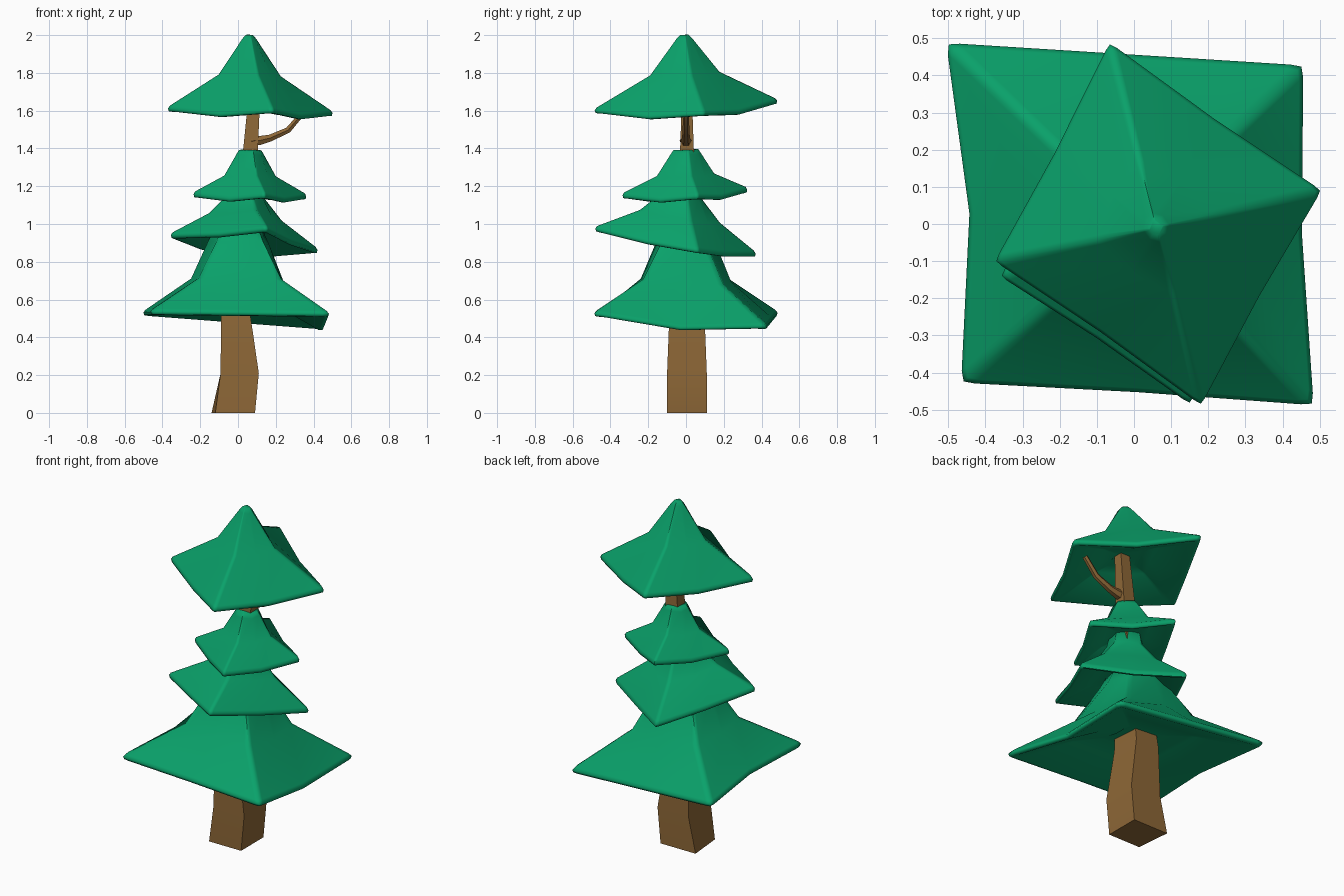
import bpy, bmesh, math
from mathutils import Vector

if "Cube" in bpy.data.objects:
    bpy.data.objects.remove(bpy.data.objects["Cube"])


def material(name, colour):
    m = bpy.data.materials.new(name)
    m.diffuse_color = (*colour, 1)
    m.use_nodes = True
    m.node_tree.nodes["Principled BSDF"].inputs["Base Color"].default_value = m.diffuse_color
    return m


GREEN = material("pine_green", (0.003, 0.36, 0.145))
BROWN = material("bark_brown", (0.27, 0.137, 0.038))


def loft(name, rings, mat, angle):
    """Skin a list of equal-length point rings and cap both ends."""
    bm = bmesh.new()
    rows = [[bm.verts.new(p) for p in ring] for ring in rings]
    n = len(rows[0])
    for a, b in zip(rows, rows[1:]):
        for i in range(n):
            j = (i + 1) % n
            bm.faces.new((a[i], a[j], b[j], b[i]))
    bm.faces.new(rows[0][::-1])
    bm.faces.new(rows[-1])
    bm.normal_update()
    mesh = bpy.data.meshes.new(name)
    bm.to_mesh(mesh)
    bm.free()
    mesh.materials.append(mat)
    ob = bpy.data.objects.new(name, mesh)
    bpy.context.collection.objects.link(ob)
    bpy.ops.object.select_all(action='DESELECT')
    ob.select_set(True)
    bpy.context.view_layer.objects.active = ob
    bpy.ops.object.shade_smooth_by_angle(angle=math.radians(angle))
    return ob


def tier(name, centre, corners, dips, edge_in, mid, top):
    """Hollow four-cornered skirt; mid and top are (scale, height).
    dips sag and edge_in pulls in the middle of each edge."""
    corners = [Vector(c) for c in corners]
    zc = sum(c.z for c in corners) / 4
    c0 = Vector((*centre, zc))

    def ring(t, h, bulge, cut=0.035):
        pts = []
        for i in range(4):
            a, b = corners[i] - c0, corners[(i + 1) % 4] - c0
            m = (a + b) / 2
            m = Vector((m.x * bulge[i], m.y * bulge[i], m.z - dips[i]))
            for p in (a * 0.992, a.lerp(b, cut), m, a.lerp(b, 1 - cut)):
                pts.append(c0 + p * t + Vector((0, 0, h)))
        return pts

    mt, mh = mid
    # neck, rounder than the skirt
    rings = [ring(t, h, [1.3] * 4, 0.1) for t, h in reversed(top)]
    rings += [ring(mt, mh, [1.12] * 4, 0.07)]
    # rounded lip
    rings += [ring(t, h, edge_in) for t, h in
              ((0.98, 0.017), (1.005, 0.002), (0.995, -0.013), (0.95, -0.016))]
    # shallow hollow underside
    rings += [ring(mt * 1.05, mh * 0.35, [1.0] * 4), ring(mt * 0.5, mh * 0.42, [1.0] * 4)]
    return loft(name, rings, GREEN, 75)


# foliage, bottom to top
tier("foliage_bottom", (0.01, 0.0),
     [(-0.50, 0.485, 0.53), (0.452, 0.425, 0.457), (0.48, -0.485, 0.525), (-0.46, -0.425, 0.535)],
     (0, 0.04, 0, 0), (1.0, 0.965, 0.99, 0.92), (0.47, 0.19), [(0.265, 0.39), (0.21, 0.46)])
tier("foliage_lower_middle", (0.045, -0.01),
     [(-0.06, 0.37, 0.84), (0.422, 0.06, 0.86), (0.15, -0.482, 0.975), (-0.357, -0.14, 0.94)],
     (0.01,) * 4, [0.98] * 4, (0.5, 0.135), [(0.26, 0.24), (0.21, 0.33)])
tier("foliage_upper_middle", (0.065, 0.0),
     [(-0.02, 0.325, 1.18), (0.362, 0.06, 1.145), (0.14, -0.337, 1.15), (-0.236, -0.07, 1.155)],
     (0.02,) * 4, [0.98] * 4, (0.46, 0.10), [(0.24, 0.215), (0.2, 0.235)])
tier("foliage_top", (0.06, -0.01),
     [(-0.065, 0.485, 1.65), (0.502, 0.09, 1.585), (0.18, -0.485, 1.60), (-0.372, -0.10, 1.61)],
     (0.025,) * 4, [0.98] * 4, (0.38, 0.18), [(0.085, 0.37), (0.045, 0.39)])

# leaning square trunk: z, left, right, half depth
trunk = []
for z, x0, x1, d in ((0.0, -0.12, 0.09, 0.105), (0.21, -0.092, 0.11, 0.105),
                     (0.52, -0.09, 0.065, 0.093), (1.0, -0.03, 0.09, 0.06),
                     (1.4, 0.028, 0.105, 0.036), (1.72, 0.06, 0.12, 0.025)):
    back = 0.02 if z == 0 else 0.0
    y0, y1 = 0.005 - d, 0.005 + d
    trunk.append([(x0, y0, z), (x1, y0, z), (x1, y1, z), (x0 - back, y1, z)])
loft("trunk", trunk, BROWN, 20)

# bent side branch, six-sided and tapering
path = [(0.07, 1.44, 0.034), (0.12, 1.443, 0.027), (0.17, 1.455, 0.021),
        (0.265, 1.497, 0.018), (0.345, 1.59, 0.015)]
branch = []
for k, (x, z, r) in enumerate(path):
    a, b = path[max(k - 1, 0)], path[min(k + 1, len(path) - 1)]
    d = Vector((b[0] - a[0], 0, b[1] - a[1])).normalized()
    side, up = Vector((0, 1, 0)), Vector((-d.z, 0, d.x))
    branch.append([Vector((x, 0, z)) + r * (side * math.cos(i * math.pi / 3) + up * math.sin(i * math.pi / 3))
                   for i in range(6)])
loft("branch", branch, BROWN, 40)
